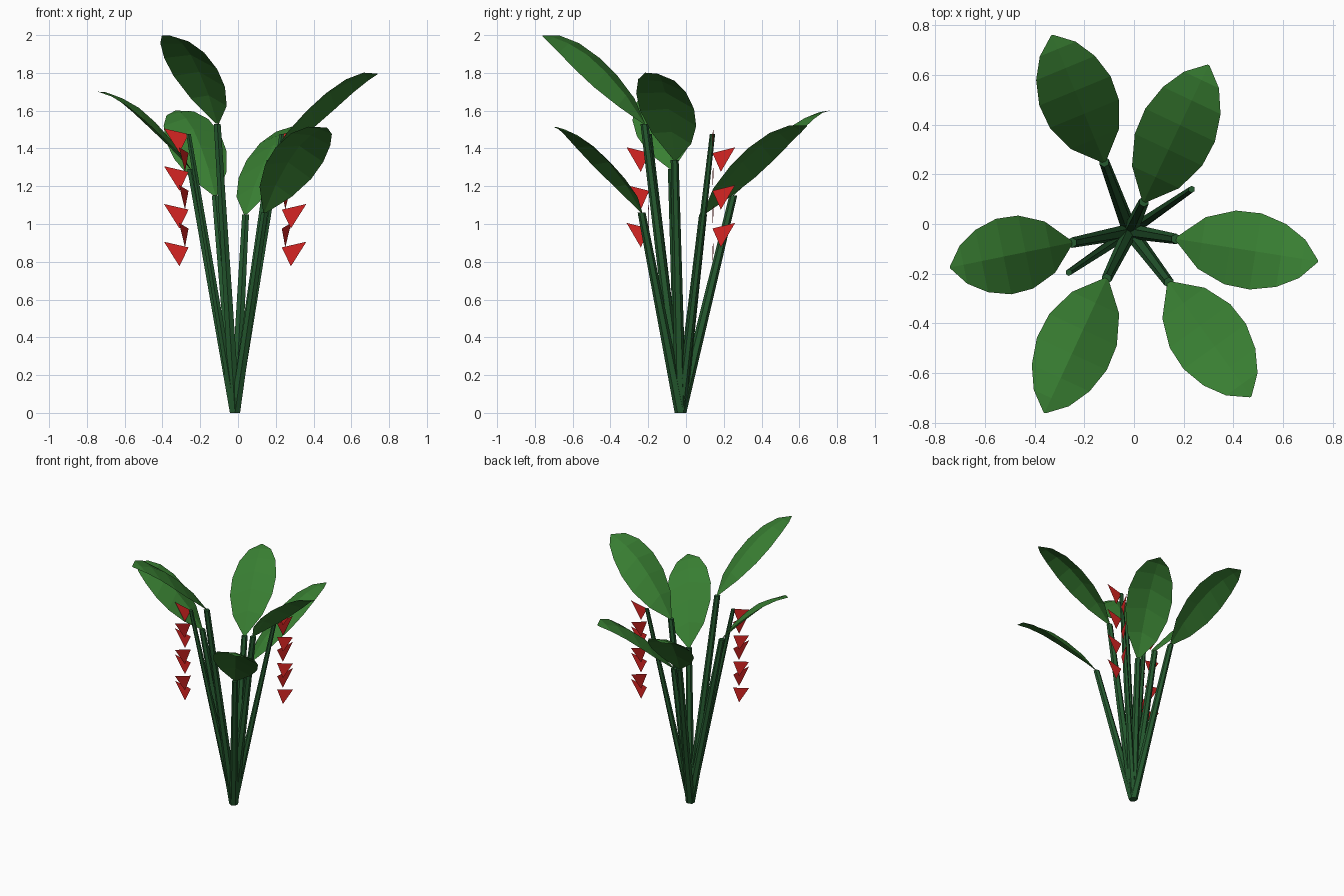
import bpy, math
from mathutils import Vector

if "Cube" in bpy.data.objects:
    bpy.data.objects.remove(bpy.data.objects["Cube"])


def material(name, rgb):
    m = bpy.data.materials.new(name)
    m.diffuse_color = (*rgb, 1)
    m.use_nodes = True
    m.node_tree.nodes["Principled BSDF"].inputs["Base Color"].default_value = m.diffuse_color
    return m


LEAF = material("leaf_green", (0.04, 0.21, 0.032))
STEM = material("stem_green", (0.018, 0.10, 0.028))
RED = material("bract_red", (0.68, 0.018, 0.016))
BASE = Vector((-0.016, -0.029, 0))


def add_mesh(name, verts, faces, mat):
    me = bpy.data.meshes.new(name)
    me.from_pydata(verts, [], faces)
    me.materials.append(mat)
    ob = bpy.data.objects.new(name, me)
    bpy.context.collection.objects.link(ob)
    return ob


# Tapered straight stem from the shared foot to its end
def stem(name, end, r0, r1, sides=6):
    verts = []
    for c, r in ((BASE, r0), (Vector(end), r1)):
        for i in range(sides):
            a = math.tau * (i + 0.5) / sides
            verts.append(c + Vector((r * math.cos(a), r * math.sin(a), 0)))
    faces = [(i, (i + 1) % sides, sides + (i + 1) % sides, sides + i) for i in range(sides)]
    faces += [tuple(range(sides))[::-1], tuple(range(sides, 2 * sides))]
    add_mesh(name, verts, faces, STEM)


# Arched leaf blade: (distance along, half width, share of the rise)
ROWS = [(0.0, 0.008, 0.0), (0.18, 0.105, 0.26), (0.38, 0.15, 0.50),
        (0.56, 0.155, 0.70), (0.74, 0.128, 0.87), (0.89, 0.078, 0.97), (1.0, 0.004, 1.0)]
LIFT, DROOP = 0.28, 0.34   # raised midrib, lowered edges, relative to half width


def leaf(name, start, tip, roll):
    s, t = Vector(start), Vector(tip)
    flat = Vector((t.x - s.x, t.y - s.y, 0))
    right = Vector((flat.y, -flat.x, 0)).normalized()
    slope = math.tan(math.radians(roll))
    verts = []
    for u, w, h in ROWS:
        fade = min(1, 2 * (1 - u))   # the fold flattens out at the tip
        mid = s + flat * u + Vector((0, 0, (t.z - s.z) * h + LIFT * w * fade))
        for k in (-1, 0, 1):
            verts.append(mid + right * (k * w) + Vector((0, 0, k * w * slope - DROOP * w * abs(k) * fade)))
    faces = []
    for r in range(len(ROWS) - 1):
        for c in (0, 1):
            a = r * 3 + c
            faces.append((a, a + 1, a + 4, a + 3))
    add_mesh(name, verts, faces, LEAF)


# Hanging string of flat triangular bracts, swinging to alternate sides
def flower(name, end):
    e = Vector(end)
    az = math.atan2(e.y - BASE.y, e.x - BASE.x)
    verts, faces = [], []
    for i in range(7):
        a = az + (-0.55 if i % 2 == 0 else 0.58)
        d = Vector((math.cos(a), math.sin(a), 0))
        p = e + Vector((0, 0, -0.1 * i))
        verts += [p, p + d * 0.13 + Vector((0, 0, 0.03)), p + d * 0.048 + Vector((0, 0, -0.1))]
        faces.append((3 * i, 3 * i + 1, 3 * i + 2))
    add_mesh(name, verts, faces, RED)


# Six leaves on their stems: stem end, leaf tip, roll in degrees
PLANTS = [
    ((-0.12, 0.25, 1.15), (-0.33, 0.76, 1.60), 8),
    ((0.04, 0.09, 1.05), (0.30, 0.64, 1.52), 12),
    ((0.17, -0.06, 1.34), (0.74, -0.15, 1.795), 15),
    ((0.14, -0.235, 1.06), (0.47, -0.695, 1.51), 14),
    ((-0.11, -0.22, 1.53), (-0.36, -0.76, 1.997), 11),
    ((-0.25, -0.075, 1.29), (-0.74, -0.175, 1.70), 8),
]
for n, (end, tip, roll) in enumerate(PLANTS, 1):
    stem(f"leaf_stem_{n}", end, 0.031, 0.021)
    leaf(f"leaf_{n}", end, tip, roll)

# Two flower stems with their bracts
for n, end in enumerate([(0.232, 0.14, 1.476), (-0.262, -0.195, 1.476)], 1):
    stem(f"flower_stem_{n}", end, 0.025, 0.014)
    flower(f"flower_bracts_{n}", end)
